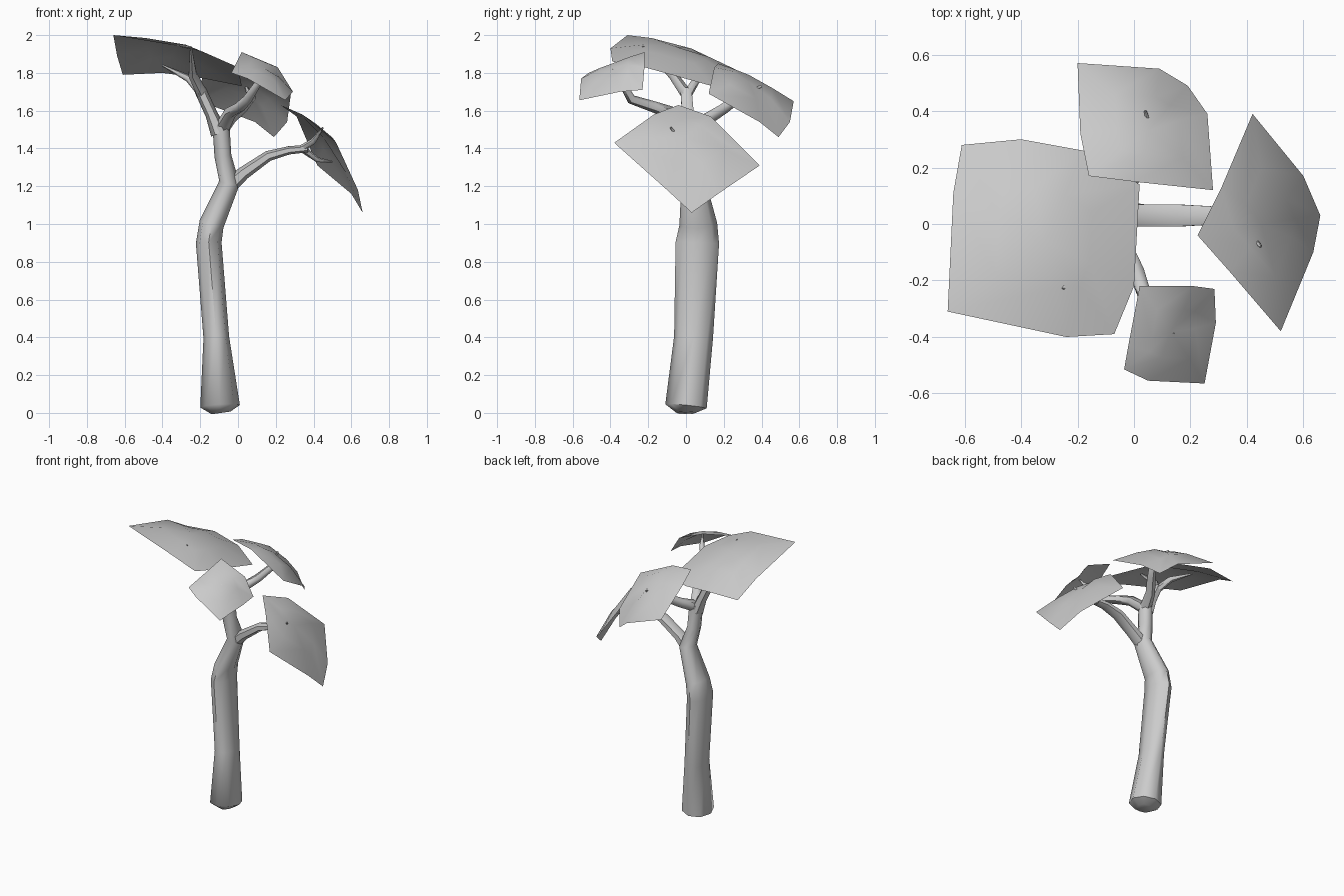
import bpy, bmesh, math
from mathutils import Vector


def finish(name, bm, angle):
    bmesh.ops.recalc_face_normals(bm, faces=bm.faces)
    me = bpy.data.meshes.new(name)
    bm.to_mesh(me)
    bm.free()
    ob = bpy.data.objects.new(name, me)
    bpy.context.collection.objects.link(ob)
    bpy.ops.object.select_all(action='DESELECT')
    ob.select_set(True)
    bpy.context.view_layer.objects.active = ob
    bpy.ops.object.shade_smooth_by_angle(angle=math.radians(angle))
    return ob


def limb(name, path, sides=6):
    """Tapered tube; every path point is (x, y, z, radius across, radius in depth)."""
    pts = [Vector(p[:3]) for p in path]
    span = (pts[-1] - pts[0]).normalized()
    ref = Vector((0, 1, 0)) if abs(span.y) < 0.6 else Vector((1, 0, 0))
    bm = bmesh.new()
    rings = []
    for i, p in enumerate(pts):
        t = (pts[min(i + 1, len(pts) - 1)] - pts[max(i - 1, 0)]).normalized()
        u = ref.cross(t).normalized()
        v = t.cross(u)
        ru, rv = path[i][3], path[i][4]
        rings.append([bm.verts.new(p + u * ru * math.cos(a) + v * rv * math.sin(a))
                      for a in (2 * math.pi * k / sides for k in range(sides))])
    for a, b in zip(rings, rings[1:]):
        for k in range(sides):
            j = (k + 1) % sides
            bm.faces.new((a[k], a[j], b[j], b[k]))
    bm.faces.new(rings[0])
    bm.faces.new(rings[-1])
    return finish(name, bm, 60)


def leaf(name, centre, outline, bulge):
    """Thin domed sheet: outline, one half-way ring and a centre point."""
    bm = bmesh.new()
    c = Vector(centre)
    rim = [Vector(p) for p in outline]
    n = sum((a.cross(b) for a, b in zip([p - c for p in rim],
             [p - c for p in rim[1:] + rim[:1]])), Vector()).normalized()
    if n.z < 0:
        n = -n
    mid = bm.verts.new(c)
    inner = [bm.verts.new(c.lerp(p, 0.5) + n * bulge) for p in rim]
    outer = [bm.verts.new(p) for p in rim]
    for k in range(len(rim)):
        j = (k + 1) % len(rim)
        bm.faces.new((mid, inner[k], inner[j]))
        bm.faces.new((inner[k], outer[k], outer[j], inner[j]))
    return finish(name, bm, 60)


# Trunk up to the upper fork
limb("trunk", [
    (-0.09, 0.00, 0.00, 0.05, 0.05),
    (-0.095, 0.00, 0.035, 0.105, 0.11),
    (-0.115, 0.04, 0.40, 0.068, 0.103),
    (-0.155, 0.06, 0.90, 0.068, 0.115),
    (-0.14, 0.065, 1.00, 0.066, 0.10),
    (-0.045, 0.04, 1.22, 0.055, 0.065),
    (-0.08, 0.02, 1.36, 0.045, 0.05),
    (-0.09, 0.01, 1.52, 0.045, 0.05),
], 8)

# Right limb with its twigs
limb("right_branch", [
    (-0.07, 0.04, 1.18, 0.045, 0.05),
    (0.03, 0.03, 1.27, 0.035, 0.045),
    (0.16, 0.03, 1.36, 0.028, 0.045),
    (0.27, 0.03, 1.39, 0.022, 0.038),
    (0.37, 0.02, 1.40, 0.02, 0.03),
])
limb("right_twig_upper", [(0.34, 0.02, 1.40, 0.02, 0.02), (0.40, -0.03, 1.44, 0.015, 0.015),
                          (0.45, -0.08, 1.51, 0.005, 0.005)])
limb("right_twig_lower", [(0.34, 0.03, 1.40, 0.02, 0.02), (0.42, 0.06, 1.34, 0.014, 0.014),
                          (0.50, 0.09, 1.33, 0.004, 0.004)])

# Left limb forking under the big leaf
limb("left_branch", [
    (-0.10, 0.01, 1.48, 0.045, 0.05),
    (-0.14, 0.01, 1.58, 0.033, 0.036),
    (-0.20, 0.00, 1.71, 0.032, 0.034),
])
limb("left_twig_front", [(-0.19, 0.00, 1.69, 0.03, 0.03), (-0.24, -0.07, 1.79, 0.025, 0.025),
                         (-0.25, -0.23, 1.94, 0.005, 0.005)])
limb("left_twig_back", [(-0.19, 0.01, 1.69, 0.025, 0.025), (-0.26, 0.06, 1.77, 0.02, 0.02),
                        (-0.40, 0.12, 1.84, 0.005, 0.005)])

# Front and back limbs
limb("front_branch", [
    (-0.09, 0.02, 1.50, 0.04, 0.04),
    (-0.04, -0.08, 1.59, 0.034, 0.034),
    (0.01, -0.17, 1.62, 0.03, 0.03),
    (0.05, -0.29, 1.66, 0.025, 0.025),
    (0.11, -0.34, 1.75, 0.018, 0.018),
    (0.14, -0.39, 1.82, 0.004, 0.004),
])
limb("back_branch", [
    (-0.09, 0.00, 1.50, 0.04, 0.04),
    (-0.04, 0.12, 1.56, 0.032, 0.032),
    (0.02, 0.20, 1.61, 0.028, 0.028),
    (0.07, 0.28, 1.67, 0.025, 0.025),
    (0.04, 0.40, 1.73, 0.005, 0.005),
])

# Leaves
leaf("left_leaf", (-0.32, -0.06, 1.94), [
    (-0.66, -0.31, 2.0), (-0.64, 0.11, 1.89), (-0.61, 0.28, 1.79), (-0.40, 0.30, 1.80),
    (-0.18, 0.26, 1.77), (0.02, 0.14, 1.73), (0.0, -0.22, 1.83), (-0.07, -0.39, 1.86),
    (-0.24, -0.40, 1.93)], 0.015)
leaf("right_leaf", (0.45, 0.0, 1.46), [
    (0.42, 0.39, 1.31), (0.60, 0.17, 1.16), (0.66, 0.03, 1.06), (0.635, -0.10, 1.18),
    (0.52, -0.38, 1.43), (0.34, -0.17, 1.58), (0.225, -0.04, 1.63), (0.31, 0.13, 1.57)], 0.02)
leaf("back_leaf", (0.05, 0.33, 1.755), [
    (-0.20, 0.57, 1.65), (0.09, 0.55, 1.54), (0.19, 0.49, 1.46), (0.26, 0.39, 1.54),
    (0.28, 0.12, 1.69), (0.0, 0.15, 1.83), (-0.16, 0.17, 1.85), (-0.19, 0.32, 1.79)], 0.02)
leaf("front_leaf", (0.13, -0.38, 1.83), [
    (0.02, -0.22, 1.91), (0.21, -0.22, 1.83), (0.285, -0.23, 1.71), (0.29, -0.35, 1.70),
    (0.25, -0.565, 1.655), (0.05, -0.555, 1.77), (-0.035, -0.515, 1.80),
    (-0.02, -0.43, 1.83)], 0.015)
